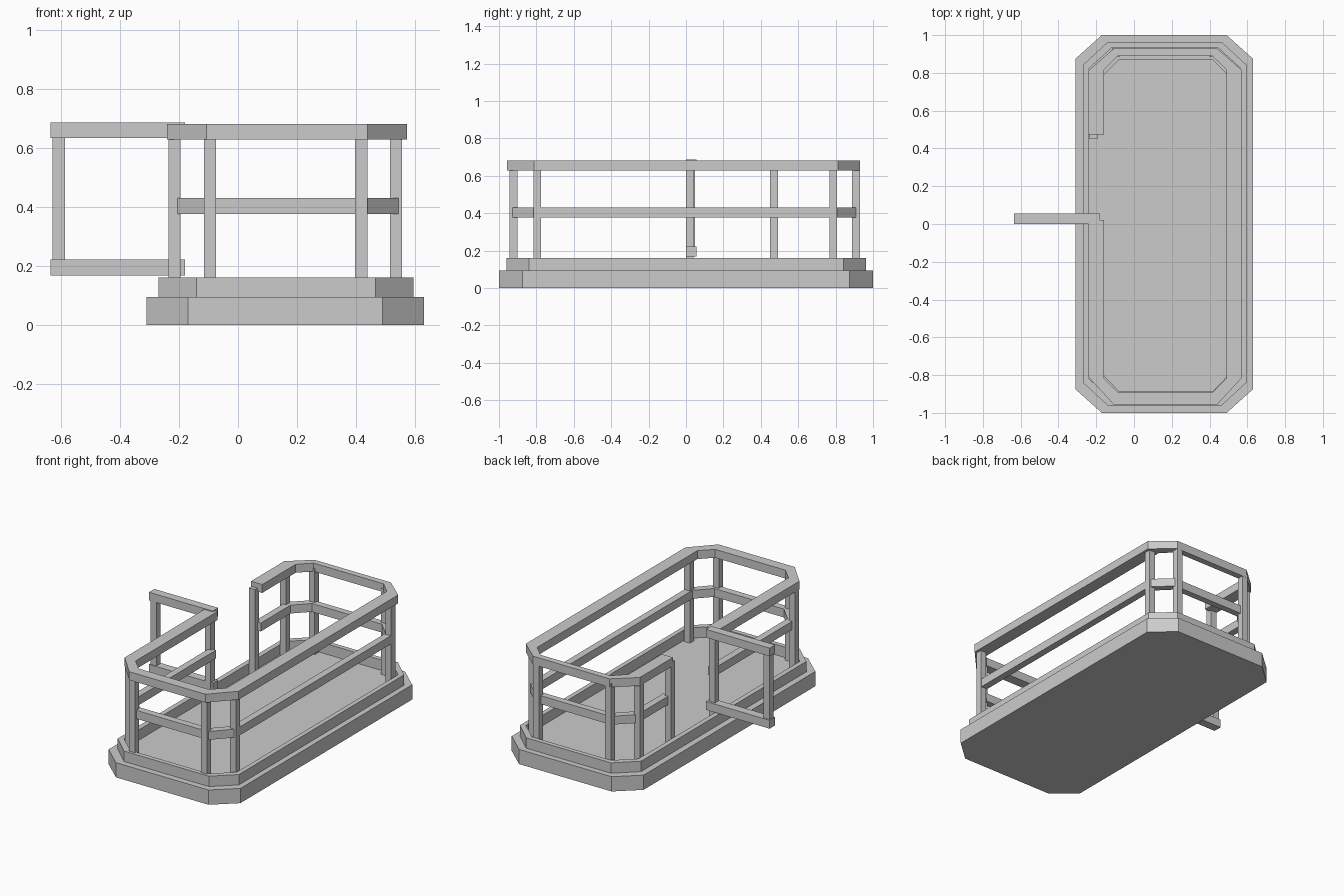
import bpy, bmesh

if "Cube" in bpy.data.objects:
    bpy.data.objects.remove(bpy.data.objects["Cube"])


def octagon(x0, x1, y0, y1, cx, cy_front, cy_back):
    """Chamfered rectangle, starting on the left side at the back, running clockwise."""
    return [(x0, y1 - cy_back), (x0 + cx, y1), (x1 - cx, y1), (x1, y1 - cy_back),
            (x1, y0 + cy_front), (x1 - cx, y0), (x0 + cx, y0), (x0, y0 + cy_front)]


def finish(name, bm):
    bmesh.ops.recalc_face_normals(bm, faces=bm.faces)
    mesh = bpy.data.meshes.new(name)
    bm.to_mesh(mesh)
    bm.free()
    obj = bpy.data.objects.new(name, mesh)
    bpy.context.collection.objects.link(obj)
    return obj


def slab(name, pts, z0, z1):
    bm = bmesh.new()
    low = [bm.verts.new((x, y, z0)) for x, y in pts]
    face = bm.faces.new(low)
    ext = bmesh.ops.extrude_face_region(bm, geom=[face], use_keep_orig=True)
    for v in ext["geom"]:
        if isinstance(v, bmesh.types.BMVert):
            v.co.z = z1
    return finish(name, bm)


def band(name, outer, inner, z0, z1, closed):
    """Rectangular section swept between an outer and an inner outline."""
    bm = bmesh.new()
    rings = [[bm.verts.new((*p, z)) for p, z in ((o, z0), (o, z1), (i, z1), (i, z0))]
             for o, i in zip(outer, inner)]
    n = len(rings)
    for k in range(n if closed else n - 1):
        a, b = rings[k], rings[(k + 1) % n]
        for j in range(4):
            m = (j + 1) % 4
            bm.faces.new((a[j], a[m], b[m], b[j]))
    if not closed:
        bm.faces.new(rings[0])
        bm.faces.new(rings[-1])
    return finish(name, bm)


def box(name, x0, x1, y0, y1, z0, z1):
    return slab(name, [(x0, y0), (x1, y0), (x1, y1), (x0, y1)], z0, z1)


def open_rail(name, outer, inner, z0, z1):
    """Rail that leaves the entrance gap on the left side."""
    def gap(pts):
        x = pts[0][0]
        return [(x, 0.475)] + pts + [(x, 0.02)]
    return band(name, gap(outer), gap(inner), z0, z1, False)


# Floor slab and raised kerb
slab("floor_base", octagon(-0.31, 0.63, -1.0, 1.0, 0.14, 0.125, 0.125), 0.0, 0.095)
band("floor_kerb",
     octagon(-0.27, 0.595, -0.96, 0.963, 0.13, 0.12, 0.12),
     octagon(-0.238, 0.565, -0.93, 0.933, 0.12, 0.11, 0.11), 0.093, 0.162, True)

# Handrail and middle rail
open_rail("top_rail",
          octagon(-0.24, 0.573, -0.957, 0.93, 0.134, 0.145, 0.117),
          octagon(-0.16, 0.49, -0.89, 0.89, 0.075, 0.075, 0.075), 0.628, 0.682)
open_rail("middle_rail",
          octagon(-0.215, 0.553, -0.93, 0.91, 0.115, 0.125, 0.11),
          octagon(-0.17, 0.508, -0.885, 0.868, 0.09, 0.095, 0.09), 0.377, 0.431)

# Posts at the chamfer corners and at the entrance
posts = [(-0.215, -0.795), (-0.215, 0.787), (0.535, -0.795), (0.535, 0.787),
         (-0.095, -0.922), (-0.095, 0.908), (0.418, -0.922), (0.418, 0.908),
         (-0.215, 0.02), (-0.215, 0.47)]
for k, (x, y) in enumerate(posts):
    box(f"post_{k + 1}", x - 0.021, x + 0.021, y - 0.021, y + 0.021, 0.09, 0.65)

# Open gate
box("gate_top_bar", -0.635, -0.18, 0.0, 0.055, 0.634, 0.687)
box("gate_bottom_bar", -0.635, -0.18, 0.0, 0.055, 0.168, 0.222)
box("gate_end_bar", -0.628, -0.586, 0.006, 0.047, 0.21, 0.65)
